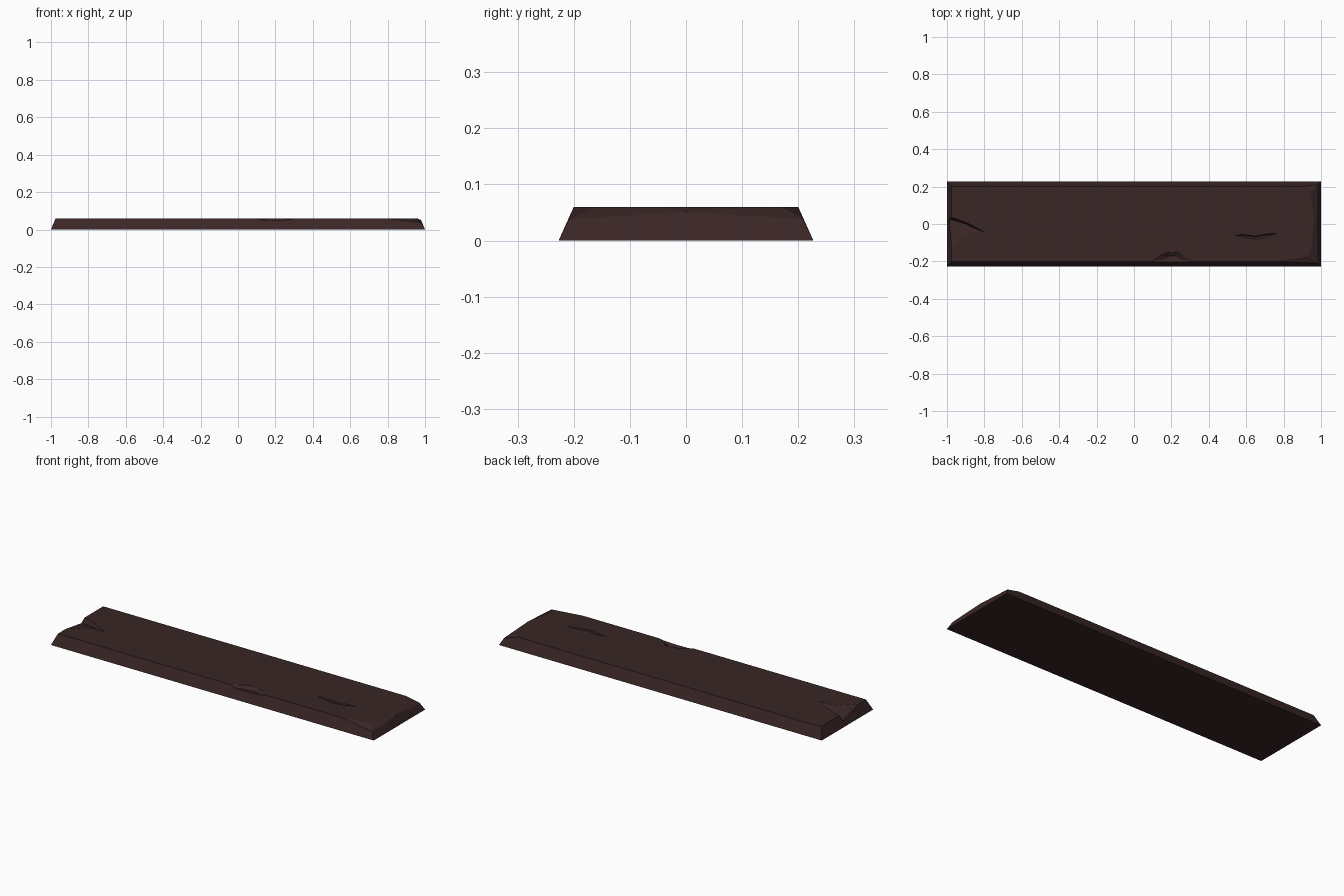
import bpy, bmesh

if "Cube" in bpy.data.objects:
    bpy.data.objects.remove(bpy.data.objects["Cube"])

H = 0.06  # plank thickness

wood = bpy.data.materials.new("dark_brown_wood")
wood.diffuse_color = (0.042, 0.019, 0.019, 1)
wood.use_nodes = True
wood.node_tree.nodes["Principled BSDF"].inputs["Base Color"].default_value = wood.diffuse_color


def make_object(name, bm):
    bmesh.ops.recalc_face_normals(bm, faces=bm.faces)
    mesh = bpy.data.meshes.new(name)
    bm.to_mesh(mesh)
    bm.free()
    mesh.materials.append(wood)
    obj = bpy.data.objects.new(name, mesh)
    bpy.context.collection.objects.link(obj)
    return obj


def groove(name, rows):
    """Loft a V-shaped groove cutter; row = x, upper y, keel y, lower y, depth."""
    bm = bmesh.new()
    rings = []
    for x, up, keel, low, depth in rows:
        section = [(up, H + 0.02), (up, H - 0.0004), (keel, H - depth),
                   (low, H - 0.0004), (low, H + 0.02)]
        rings.append([bm.verts.new((x, y, z)) for y, z in section])
    for a, b in zip(rings, rings[1:]):
        for i in range(5):
            j = (i + 1) % 5
            bm.faces.new((a[i], a[j], b[j], b[i]))
    bm.faces.new(rings[0])
    bm.faces.new(rings[-1])
    bmesh.ops.triangulate(bm, faces=bm.faces)
    return make_object(name, bm)


# Plank: hull of base, top outline and worn right-hand rim
bm = bmesh.new()
base = [(x, y, 0) for x in (-1, 1) for y in (-0.227, 0.227)]
top = [(-0.975, -0.2), (-0.975, 0.2), (0.9, 0.2), (0.945, 0.17), (0.957, 0.04),
       (0.957, -0.04), (0.945, -0.15), (0.925, -0.175), (0.78, -0.2)]
rim = [(0.98, 0.209, 0.038), (0.978, 0.0, 0.051), (0.98, -0.209, 0.038)]
for p in base + [(x, y, H) for x, y in top] + rim:
    bm.verts.new(p)
bmesh.ops.convex_hull(bm, input=bm.verts)
bmesh.ops.dissolve_limit(bm, angle_limit=0.01, verts=bm.verts, edges=bm.edges)
plank = make_object("plank", bm)

# Split in the left end, crack in the top, chip in the front edge
cutters = [
    groove("end_split_cutter", [
        (-1.03, 0.042, 0.030, -0.17, 0.034),
        (-0.97, 0.034, 0.022, -0.13, 0.030),
        (-0.90, 0.010, 0.000, -0.06, 0.020),
        (-0.86, -0.010, -0.020, -0.045, 0.014),
        (-0.80, -0.044, -0.045, -0.046, 0.002)]),
    groove("top_crack_cutter", [
        (0.545, -0.059, -0.060, -0.061, 0.002),
        (0.59, -0.056, -0.061, -0.070, 0.010),
        (0.65, -0.065, -0.070, -0.081, 0.015),
        (0.70, -0.054, -0.061, -0.072, 0.010),
        (0.765, -0.049, -0.050, -0.051, 0.002)]),
    groove("edge_chip_cutter", [
        (0.095, -0.198, -0.23, -0.25, 0.002),
        (0.14, -0.168, -0.19, -0.25, 0.012),
        (0.19, -0.150, -0.172, -0.25, 0.017),
        (0.23, -0.147, -0.172, -0.25, 0.016),
        (0.26, -0.168, -0.19, -0.25, 0.010),
        (0.31, -0.198, -0.23, -0.25, 0.002)]),
]
for cutter in cutters:
    cutter.hide_render = True
    cutter.hide_viewport = True
    cutter.display_type = 'WIRE'
    mod = plank.modifiers.new(cutter.name, 'BOOLEAN')
    mod.operation = 'DIFFERENCE'
    mod.solver = 'EXACT'
    mod.object = cutter
